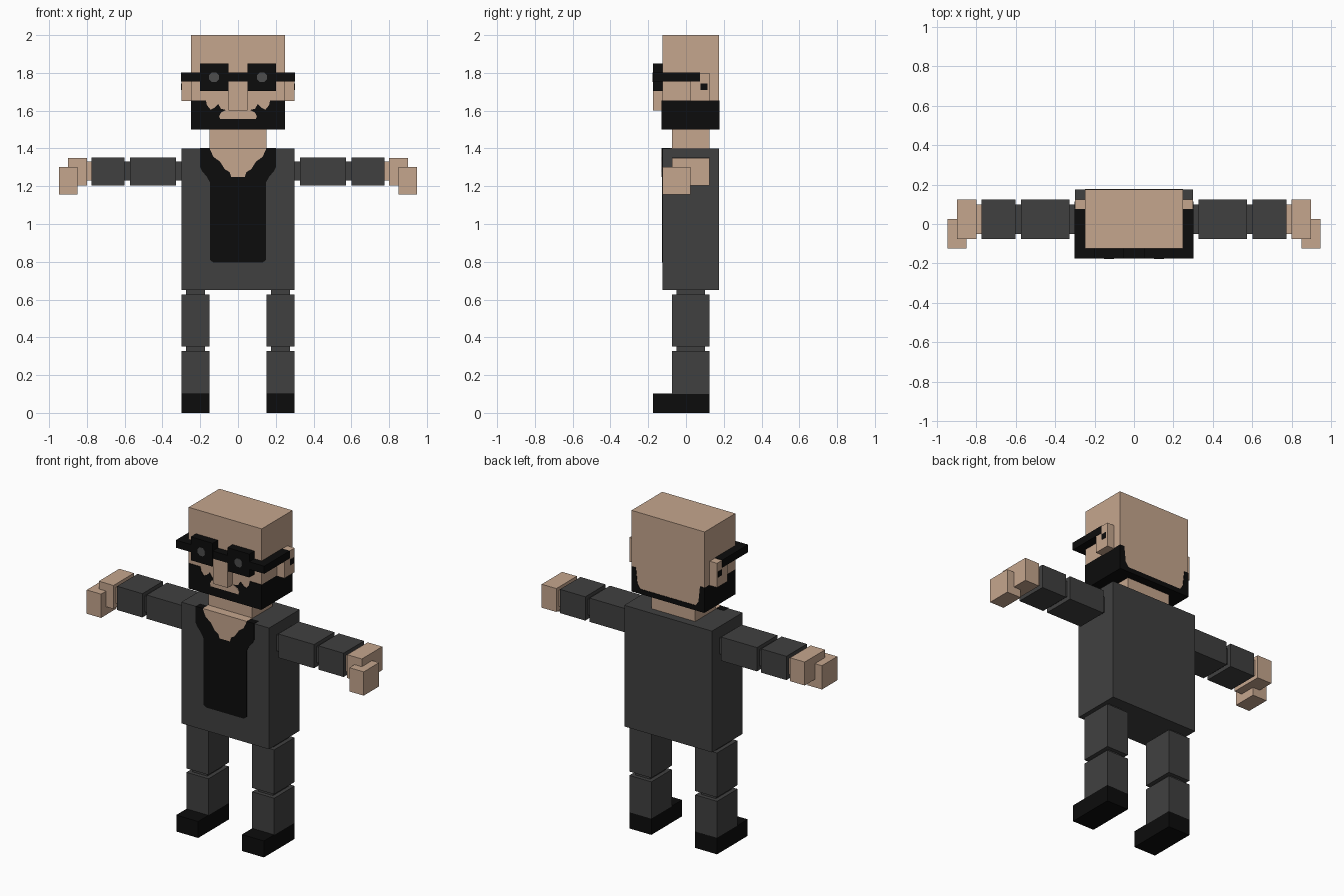
import bpy, bmesh, math

if "Cube" in bpy.data.objects:
    bpy.data.objects.remove(bpy.data.objects["Cube"])


def material(name, rgb):
    m = bpy.data.materials.new(name)
    m.diffuse_color = (*rgb, 1)
    m.use_nodes = True
    m.node_tree.nodes["Principled BSDF"].inputs["Base Color"].default_value = m.diffuse_color
    return m


SKIN = material("skin", (0.56, 0.38, 0.27))
GREY = material("charcoal cloth", (0.051, 0.051, 0.051))
BLACK = material("black", (0.0037, 0.0037, 0.0037))
PUPIL = material("lens grey", (0.075, 0.075, 0.075))


def finish(name, bm, *mats):
    bmesh.ops.recalc_face_normals(bm, faces=bm.faces)
    me = bpy.data.meshes.new(name)
    bm.to_mesh(me)
    bm.free()
    for m in mats:
        me.materials.append(m)
    ob = bpy.data.objects.new(name, me)
    bpy.context.collection.objects.link(ob)
    return ob


def box_mesh(x, y, z):
    bm = bmesh.new()
    bmesh.ops.create_cube(bm, size=1)
    for v in bm.verts:
        v.co = [r[0] if c < 0 else r[1] for c, r in zip(v.co, (x, y, z))]
    return bm


def box(name, x, y, z, mat):
    return finish(name, box_mesh(x, y, z), mat)


def pair(name, x, y, z, mat):
    """Box on the +x side and its mirror image."""
    box(name + "_left", x, y, z, mat)
    box(name + "_right", (-x[1], -x[0]), y, z, mat)


def plate(name, pts, y, mat, t=0.004, grow=-1):
    """Thin plate facing front (grow -1) or back (+1) from x,z points."""
    bm = bmesh.new()
    f = bm.faces.new([bm.verts.new((px, y, pz)) for px, pz in pts])
    ext = bmesh.ops.extrude_face_region(bm, geom=[f])
    for g in ext["geom"]:
        if isinstance(g, bmesh.types.BMVert):
            g.co.y += t * grow
    return finish(name, bm, mat)


def symmetric(half):
    return half + [(-x, z) for x, z in reversed(half)]


LIMB_Y, JOINT_Y = (-0.075, 0.125), (-0.05, 0.1)
FRONT, BACK = -0.125, 0.175

# Head, with beard coloured on the lower sides and underside
bm = box_mesh((-0.25, 0.25), (FRONT, BACK), (1.5, 2.0))
bmesh.ops.bisect_plane(bm, geom=bm.verts[:] + bm.edges[:] + bm.faces[:],
                       plane_co=(0, 0, 1.655), plane_no=(0, 0, 1))
bm.normal_update()
for f in bm.faces:
    c = f.calc_center_median()
    f.material_index = int(c.z < 1.655 and abs(f.normal.y) < 0.5)
finish("head", bm, SKIN, BLACK)

# Beard and moustache on the face, mouth, hair edge on the back
plate("beard_front", symmetric([
    (0.25, 1.5), (0.25, 1.655), (0.17, 1.655), (0.165, 1.63), (0.145, 1.605),
    (0.125, 1.615), (0.105, 1.635), (0.09, 1.61), (0.05, 1.6)]), FRONT, BLACK)
plate("mouth", symmetric([
    (0.095, 1.555), (0.1, 1.57), (0.09, 1.59), (0.06, 1.605)]), FRONT, SKIN, 0.006)
plate("beard_back", symmetric([
    (0.25, 1.5), (0.25, 1.655), (0.22, 1.655), (0.21, 1.56), (0.19, 1.53)]),
    BACK, BLACK, 0.003, 1)

# Nose, ears, neck
box("nose", (-0.05, 0.05), (-0.174, FRONT), (1.6, 1.76), SKIN)
pair("ear", (0.25, 0.3), (0.025, 0.125), (1.65, 1.8), SKIN)
pair("ear_hole", (0.299, 0.302), (0.078, 0.115), (1.71, 1.745), BLACK)
box("neck", (-0.15, 0.15), LIMB_Y, (1.39, 1.51), SKIN)

# Glasses
box("glasses_bar", (-0.302, 0.302), (-0.175, FRONT), (1.755, 1.802), BLACK)
pair("glasses_temple", (0.25, 0.302), (-0.13, 0.075), (1.755, 1.802), BLACK)
pair("glasses_lens", (0.05, 0.2), (-0.1755, FRONT), (1.705, 1.85), BLACK)
for side, cx in (("left", 0.127), ("right", -0.127)):
    ring = [math.pi / 8 + i * math.pi / 4 for i in range(8)]
    plate("pupil_" + side, [(cx + 0.028 * math.cos(a), 1.777 + 0.028 * math.sin(a))
                            for a in ring], -0.1755, PUPIL, 0.002)

# Torso with shirt front and open collar
box("torso", (-0.3, 0.3), (FRONT, BACK), (0.65, 1.4), GREY)
plate("shirt", symmetric([
    (0.13, 0.795), (0.148, 0.81), (0.148, 1.22), (0.165, 1.25), (0.19, 1.28),
    (0.2, 1.3), (0.2, 1.4)]), FRONT, BLACK, 0.003)
plate("open_collar", symmetric([
    (0.035, 1.248), (0.045, 1.275), (0.07, 1.29), (0.095, 1.33), (0.13, 1.355),
    (0.15, 1.4)]), FRONT, SKIN, 0.005)
box("collar_top", (-0.15, 0.15), (-0.13, -0.07), (1.399, 1.403), SKIN)
pair("shirt_top", (0.15, 0.2), (-0.128, -0.085), (1.399, 1.402), BLACK)

# Arms: joints, sleeves, wrists, hands, fingers
pair("shoulder_joint", (0.295, 0.335), JOINT_Y, (1.23, 1.33), GREY)
pair("upper_arm", (0.328, 0.573), LIMB_Y, (1.205, 1.352), GREY)
pair("elbow_joint", (0.57, 0.605), JOINT_Y, (1.23, 1.33), GREY)
pair("forearm", (0.602, 0.775), LIMB_Y, (1.205, 1.352), GREY)
pair("wrist", (0.77, 0.805), JOINT_Y, (1.23, 1.33), SKIN)
pair("hand", (0.8, 0.9), LIMB_Y, (1.205, 1.35), SKIN)
pair("fingers", (0.85, 0.948), (FRONT, 0.025), (1.155, 1.302), SKIN)

# Legs: joints, thighs, shins, shoes
pair("hip_joint", (0.175, 0.275), JOINT_Y, (0.62, 0.66), GREY)
pair("thigh", (0.15, 0.3), LIMB_Y, (0.352, 0.627), GREY)
pair("knee_joint", (0.175, 0.275), JOINT_Y, (0.32, 0.36), GREY)
pair("shin", (0.15, 0.3), LIMB_Y, (0.1, 0.328), GREY)
pair("shoe", (0.15, 0.3), (-0.175, 0.125), (0, 0.102), BLACK)
